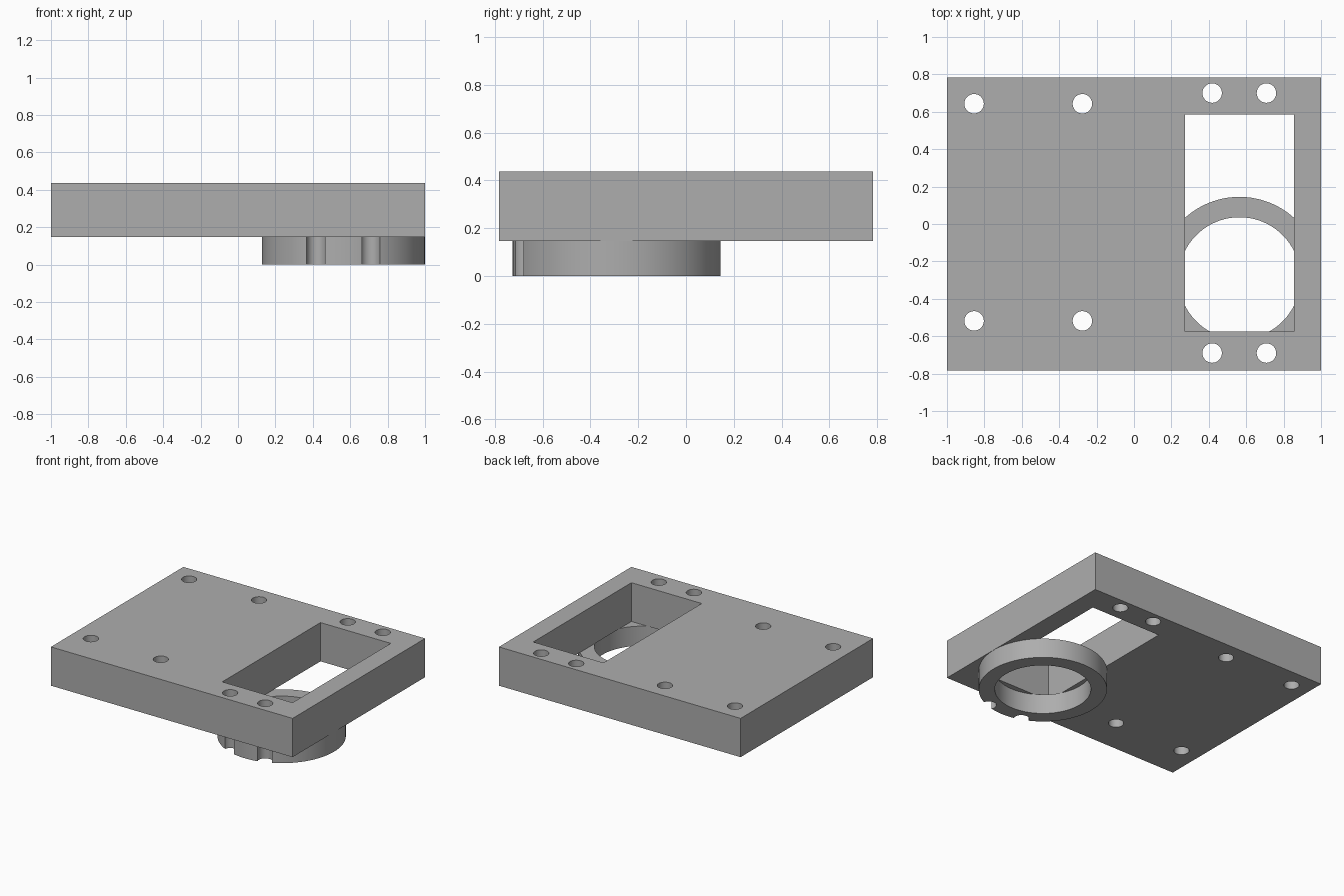
import bpy
import bmesh
import math
from mathutils import Matrix, Vector

default = bpy.data.objects.get("Cube")
if default:
    bpy.data.objects.remove(default, do_unlink=True)

PLATE_BOTTOM, PLATE_TOP = 0.147, 0.437
HOLE_RADIUS = 0.052
WINDOW_X = 0.564
RING_CENTRE = (WINDOW_X, -0.29)

grey = bpy.data.materials.new("plain grey")
grey.use_nodes = True
colour = (0.42, 0.42, 0.42, 1)
grey.diffuse_color = colour
grey.node_tree.nodes["Principled BSDF"].inputs["Base Color"].default_value = colour


def add_box(bm, x, y, z):
    """Box spanning the given (low, high) ranges."""
    spans = (x, y, z)
    centre = Vector([(a + b) / 2 for a, b in spans])
    size = [b - a for a, b in spans]
    bmesh.ops.create_cube(
        bm, size=1, matrix=Matrix.Translation(centre) @ Matrix.Diagonal((*size, 1)))


def add_cylinder(bm, x, y, radius, z, sides):
    bmesh.ops.create_cone(
        bm, cap_ends=True, segments=sides, radius1=radius, radius2=radius,
        depth=z[1] - z[0], matrix=Matrix.Translation((x, y, sum(z) / 2)))


def finish(name, bm):
    mesh = bpy.data.meshes.new(name)
    bm.to_mesh(mesh)
    bm.free()
    mesh.materials.append(grey)
    obj = bpy.data.objects.new(name, mesh)
    bpy.context.collection.objects.link(obj)
    return obj


def cut(obj, cutter):
    """Subtract the cutter, then smooth the round walls."""
    mod = obj.modifiers.new("cut", "BOOLEAN")
    mod.operation, mod.solver, mod.object = "DIFFERENCE", "EXACT", cutter
    bpy.ops.object.select_all(action="DESELECT")
    obj.select_set(True)
    bpy.context.view_layer.objects.active = obj
    bpy.ops.object.modifier_apply(modifier=mod.name)
    bpy.ops.object.shade_smooth_by_angle(angle=math.radians(30))


through = (-0.1, 0.6)
hole_rows = [((-0.855, -0.276), (-0.518, 0.643)),
             ((0.418, 0.708), (-0.69, 0.7))]


def add_holes(bm):
    for xs, ys in hole_rows:
        for x in xs:
            for y in ys:
                add_cylinder(bm, x, y, HOLE_RADIUS, through, 48)


# Mounting plate with a rectangular window and eight screw holes
bm = bmesh.new()
add_box(bm, (-1, 1), (-0.783, 0.783), (PLATE_BOTTOM, PLATE_TOP))
plate = finish("mounting_plate", bm)

bm = bmesh.new()
add_box(bm, (WINDOW_X - 0.291, WINDOW_X + 0.291), (-0.576, 0.585), through)
add_holes(bm)
plate_cutter = finish("plate_cutter", bm)
cut(plate, plate_cutter)

# Round collar under the window, notched by the front screw holes
bm = bmesh.new()
add_cylinder(bm, *RING_CENTRE, 0.435, (0, PLATE_BOTTOM), 128)
collar = finish("round_collar", bm)

bm = bmesh.new()
add_cylinder(bm, *RING_CENTRE, 0.326, through, 128)
add_holes(bm)
collar_cutter = finish("collar_cutter", bm)
cut(collar, collar_cutter)

# The cutting shapes are no longer needed
for helper in (plate_cutter, collar_cutter):
    bpy.data.objects.remove(helper, do_unlink=True)
